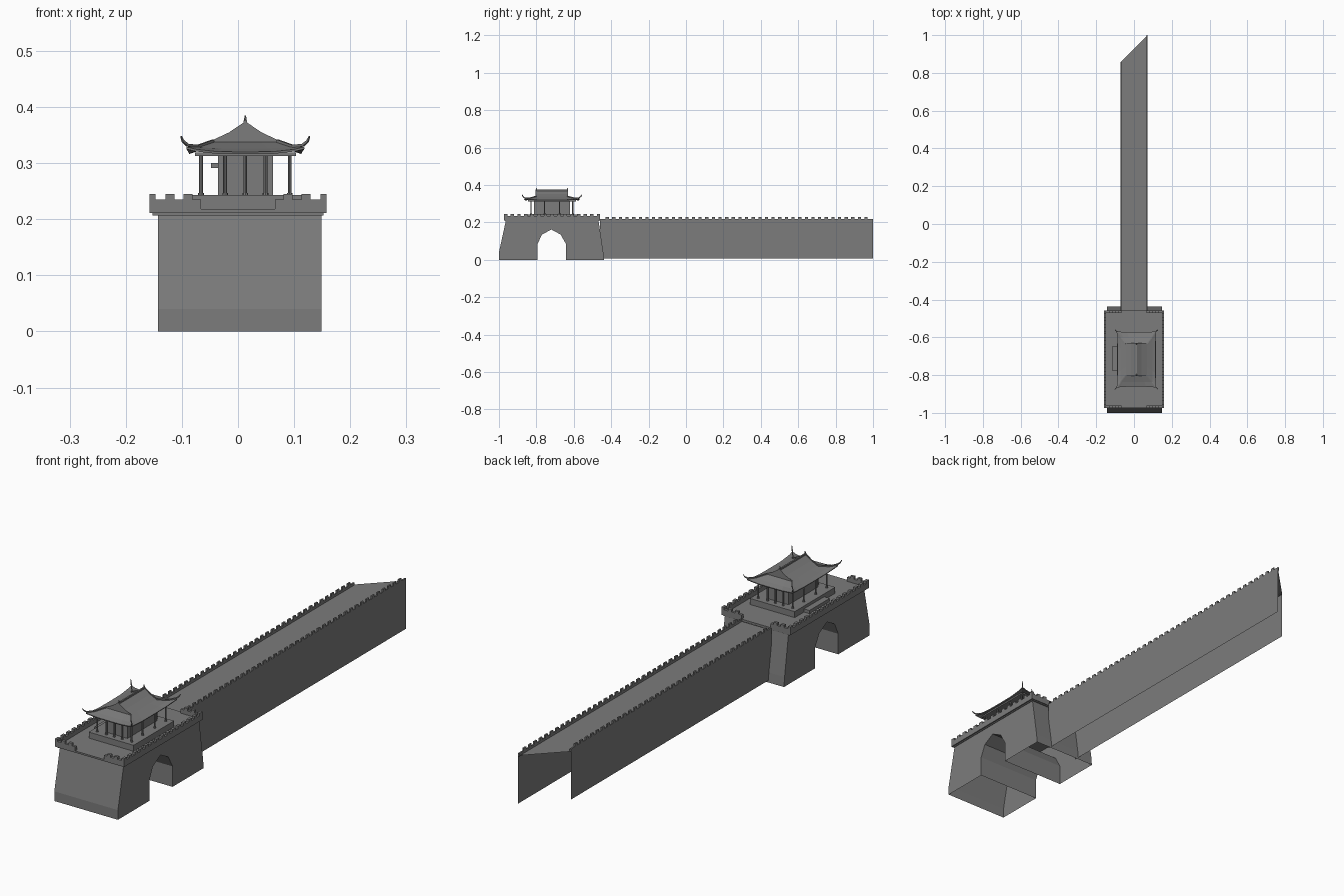
import bpy, bmesh, math
from mathutils import Vector

if "Cube" in bpy.data.objects:
    bpy.data.objects.remove(bpy.data.objects["Cube"])

stone = bpy.data.materials.new("dark_stone")
stone.diffuse_color = (.2, .2, .2, 1)
stone.use_nodes = True
stone.node_tree.nodes["Principled BSDF"].inputs["Base Color"].default_value = stone.diffuse_color


def mesh(name, verts, faces):
    me = bpy.data.meshes.new(name)
    me.from_pydata([tuple(v) for v in verts], [], faces)
    bm = bmesh.new()
    bm.from_mesh(me)
    bmesh.ops.recalc_face_normals(bm, faces=bm.faces)
    bm.to_mesh(me)
    bm.free()
    me.materials.append(stone)
    ob = bpy.data.objects.new(name, me)
    bpy.context.collection.objects.link(ob)
    return ob


def boxes(name, items):
    """One object from (x0, x1, y0, y1, z0, z1) boxes."""
    verts, faces = [], []
    for x0, x1, y0, y1, z0, z1 in items:
        n = len(verts)
        verts += [(x, y, z) for z in (z0, z1) for x, y in
                  ((x0, y0), (x1, y0), (x1, y1), (x0, y1))]
        faces += [[n + i for i in f] for f in
                  ((3, 2, 1, 0), (4, 5, 6, 7), (0, 1, 5, 4),
                   (1, 2, 6, 5), (2, 3, 7, 6), (3, 0, 4, 7))]
    return mesh(name, verts, faces)


def tapered_rods(name, paths):
    """Square rods through lists of (point, radius)."""
    verts, faces = [], []
    for path in paths:
        n = len(verts)
        for i, (p, r) in enumerate(path):
            a = Vector(path[max(i - 1, 0)][0])
            b = Vector(path[min(i + 1, len(path) - 1)][0])
            d = (b - a).normalized()
            side = d.cross(Vector((0, 0, 1)))
            side = side.normalized() if side.length > 0.01 else Vector((1, 0, 0))
            up = side.cross(d)
            verts += [Vector(p) + side * r * s + up * r * t
                      for s, t in ((-1, -1), (1, -1), (1, 1), (-1, 1))]
        for i in range(len(path) - 1):
            for k in range(4):
                q = n + 4 * i
                faces.append((q + k, q + (k + 1) % 4, q + 4 + (k + 1) % 4, q + 4 + k))
        faces += [(n + 3, n + 2, n + 1, n), tuple(len(verts) - 4 + k for k in range(4))]
    return mesh(name, verts, faces)


# Gate base: battered front and back, arched tunnel across x, open underneath
profile = [(-1, 0), (-1, .04), (-.963, .21), (-.468, .21), (-.442, .04), (-.438, 0),
           (-.642, 0), (-.642, .085), (-.67, .135), (-.72, .162), (-.77, .135),
           (-.794, .085), (-.794, 0)]
n = len(profile)
verts = [(x, y, z) for x in (-.143, .149) for y, z in profile]
faces = [tuple(range(n)), tuple(range(n, 2 * n))]
for i in range(n):
    j = (i + 1) % n
    if profile[i][1] + profile[j][1] > 0:
        faces.append((i, j, n + j, n + i))
mesh("gate_base", verts, faces)

# Cornice and terrace floor
boxes("terrace_cornice", [(-.152, .152, -.968, -.463, .207, .217)])
boxes("terrace_floor", [(-.158, .158, -.973, -.459, .211, .218)])

# Terrace parapet: long sides, corner returns at front and back, merlons
T = .011
parapet, merlons = [], []
for s in (-1, 1):
    xa, xb = sorted((s * .158, s * (.158 - T)))
    parapet.append((xa, xb, -.973, -.459, .217, .235))
    for i in range(15):
        y = -.973 + i * (.514 - .018) / 14
        merlons.append((xa, xb, y, y + .018, .235, .245))
    ra, rb = sorted((s * (.158 - T), s * .066))
    for ya in (-.973, -.459 - T):
        parapet.append((ra, rb, ya, ya + T, .217, .235))
        for c in (.121, .089):
            merlons.append((s * c - .008, s * c + .008, ya, ya + T, .235, .245))
boxes("terrace_parapet", parapet)
boxes("terrace_merlons", merlons)

# Long wall: two sides and a walkway, cut on the slant at the far end
W, Y0 = .071, -.46
ends = {-1: .857, 1: 1.0}
verts = [(s * W, y, z) for s in (-1, 1) for y in (Y0, ends[s]) for z in (.008, .208)]
mesh("long_wall", verts, [(0, 2, 3, 1), (4, 5, 7, 6), (1, 3, 7, 5)])
parapet, merlons = [], []
for s in (-1, 1):
    xa, xb = sorted((s * W, s * (W - .006)))
    parapet.append((xa, xb, Y0, ends[s], .205, .218))
    y = Y0 + .03
    while y + .017 < ends[s] - .005:
        merlons.append((xa, xb, y, y + .017, .218, .229))
        y += .0355
boxes("wall_parapet", parapet)
boxes("wall_merlons", merlons)

# Pavilion plinth, side step and room
CX, CY = .013, -.717
boxes("pavilion_plinth", [(-.09, .116, -.85, -.584, .217, .243)])
boxes("plinth_step", [(-.115, -.09, -.778, -.645, .217, .231)])
boxes("pavilion_room", [(CX - .049, CX + .049, -.813, -.621, .243, .318)])
boxes("side_plaque", [(CX - .061, CX - .049, CY - .02, CY + .02, .291, .3)])

# Columns around the room
spots = [(dx, s * .112) for dx in (-.079, -.036, 0, .036, .079) for s in (-1, 1)]
spots += [(s * .079, dy) for dy in (-.04, .04) for s in (-1, 1)]
bm = bmesh.new()
for dx, dy in spots:
    for r, h, z in ((.0033, .074, .28), (.005, .004, .245)):
        g = bmesh.ops.create_cone(bm, cap_ends=True, segments=8, radius1=r, radius2=r, depth=h)
        bmesh.ops.translate(bm, verts=g["verts"], vec=(CX + dx, CY + dy, z))
me = bpy.data.meshes.new("columns")
bm.to_mesh(me)
bm.free()
me.materials.append(stone)
bpy.context.collection.objects.link(bpy.data.objects.new("columns", me))

# Eave beams and soffit
boxes("eave_soffit", [(CX - .09, CX + .09, CY - .128, CY + .128, .313, .319)])

# Roof skirt: nested rings with lifted eave corners, then gabled top
rings = [(.101, .144, .320, .009), (.084, .120, .326, .003), (.056, .083, .338, 0)]
ts = (-1, -.85, -.5, 0, .5, .85)
m = 4 * len(ts)
verts = []
for hx, hy, z, lift in rings:
    for a, b in (((-1, -1), (1, -1)), ((1, -1), (1, 1)), ((1, 1), (-1, 1)), ((-1, 1), (-1, -1))):
        for t in ts:
            f = (t + 1) / 2
            u, v = a[0] + (b[0] - a[0]) * f, a[1] + (b[1] - a[1]) * f
            flare = 1 + .04 * abs(t) ** 4 * (lift > .005)
            verts.append((CX + u * hx * flare, CY + v * hy * flare, z + lift * abs(t) ** 4))
faces = [(r * m + i, r * m + (i + 1) % m, (r + 1) * m + (i + 1) % m, (r + 1) * m + i)
         for r in range(2) for i in range(m)]
skirt = mesh("roof_skirt", verts, faces)
mod = skirt.modifiers.new("thickness", "SOLIDIFY")
mod.thickness = .004
mod.offset = -1

gable = [(-.058, .337), (-.028, .352), (0, .371), (.028, .352), (.058, .337)]
verts = [(CX + x, CY + s * .085, z) for s in (-1, 1) for x, z in gable]
mesh("roof_gable", verts, [tuple(range(5)), tuple(range(5, 10))] +
     [(i, i + 1, i + 6, i + 5) for i in range(4)])

# Hip ribs with upswept tips, and ribs along the gable edges
hips, edges = [], []
for sx in (-1, 1):
    for sy in (-1, 1):
        def P(x, y, z):
            return (CX + sx * x, CY + sy * y, z)
        hips.append([(P(.056, .083, .340), .0025), (P(.084, .120, .330), .0025),
                     (P(.103, .147, .332), .0025), (P(.111, .155, .339), .002),
                     (P(.1145, .159, .348), .001)])
        edges.append([(P(0, .085, .372), .002), (P(.028, .085, .353), .002),
                      (P(.058, .085, .339), .002)])
tapered_rods("hip_ribs", hips)
tapered_rods("gable_ribs", edges)

# Main ridge with end finials
boxes("main_ridge", [(CX - .003, CX + .003, CY - .087, CY + .087, .367, .375)])
tapered_rods("ridge_finials", [[((CX, CY + s * .08, .373), .003),
                                ((CX, CY + s * .084, .378), .002),
                                ((CX, CY + s * .082, .384), .0015)] for s in (-1, 1)])
